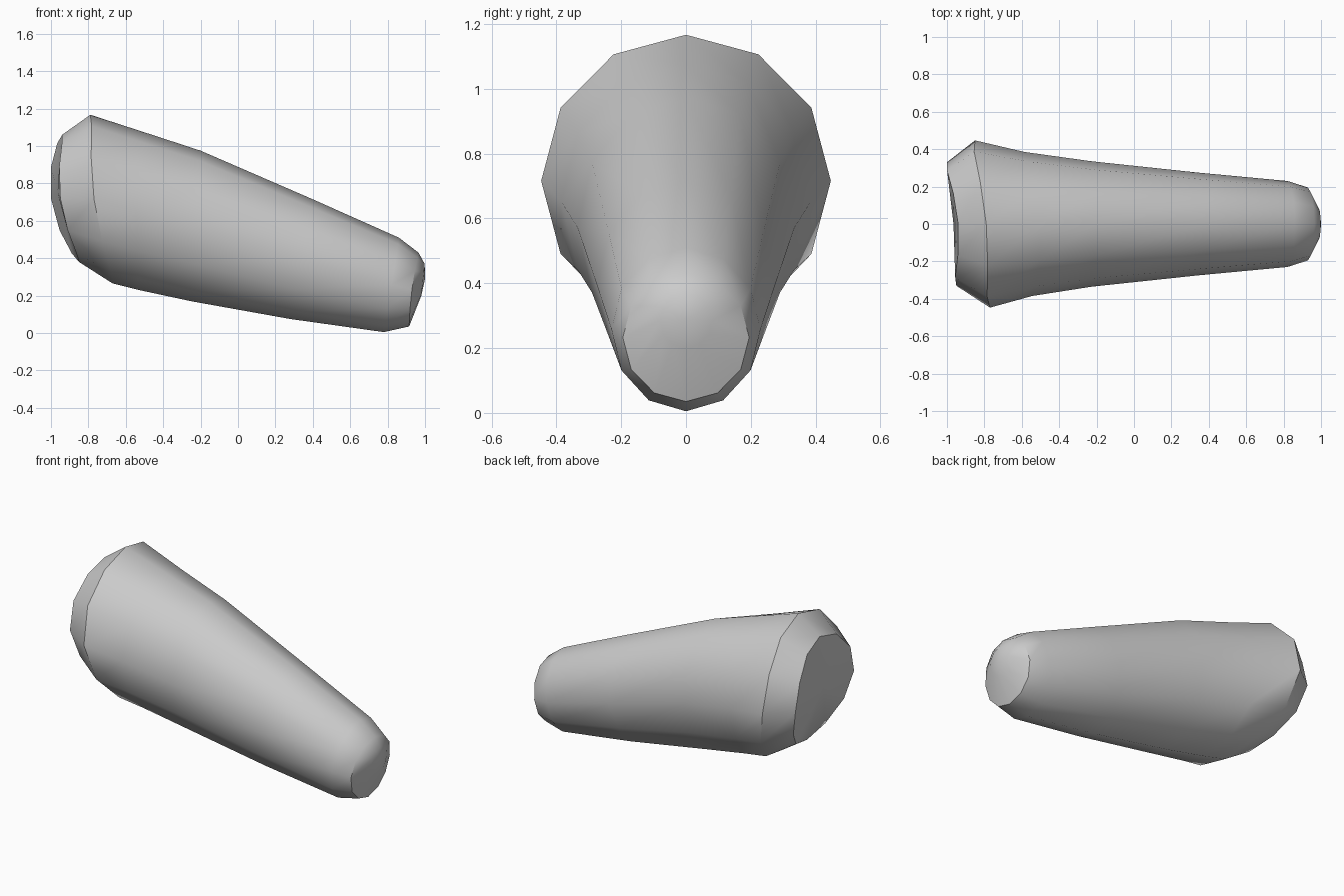
import bpy, bmesh, math

if "Cube" in bpy.data.objects:
    bpy.data.objects.remove(bpy.data.objects["Cube"])

SIDES = 12
# Rings: top (x, z), bottom (x, z), half width, x offset of the sides, x skew (+y against -y)
RINGS = [
    ((-0.94, 1.06), (-0.85, 0.38), 0.33, -0.08, -0.025),
    ((-0.79, 1.167), (-0.67, 0.265), 0.447, -0.08, -0.04),
    ((-0.50, 1.073), (-0.53, 0.23), 0.385, -0.05, -0.02),
    ((-0.20, 0.975), (-0.25, 0.17), 0.335, 0.0, 0.0),
    ((0.40, 0.715), (0.28, 0.075), 0.275, 0.0, 0.0),
    ((0.86, 0.51), (0.78, 0.005), 0.23, 0.0, 0.0),
    ((0.965, 0.43), (0.915, 0.035), 0.195, -0.01, 0.0),
    ((0.998, 0.37), (0.98, 0.20), 0.08, 0.0, 0.0),
]


def add_ring(bm, top, bottom, width, bulge, skew):
    cx, cz = (top[0] + bottom[0]) / 2, (top[1] + bottom[1]) / 2
    hx, hz = (top[0] - bottom[0]) / 2, (top[1] - bottom[1]) / 2
    verts = []
    for i in range(SIDES):
        a = 2 * math.pi * i / SIDES
        s, c = math.sin(a), math.cos(a)
        verts.append(bm.verts.new((cx + hx * c + bulge * s * s + skew * s,
                                   width * s, cz + hz * c)))
    return verts


def fan(bm, ring, centre):
    tip = bm.verts.new(centre)
    for i in range(SIDES):
        bm.faces.new((ring[i], ring[(i + 1) % SIDES], tip))


# Tapered limb sleeve, lofted through the rings
bm = bmesh.new()
rings = [add_ring(bm, *r) for r in RINGS]
for a, b in zip(rings, rings[1:]):
    for i in range(SIDES):
        j = (i + 1) % SIDES
        bm.faces.new((a[i], a[j], b[j], b[i]))

# End caps
fan(bm, rings[0], (-0.965, 0, 0.75))
fan(bm, rings[-1], (1.0, 0, 0.29))
bmesh.ops.recalc_face_normals(bm, faces=bm.faces)

mesh = bpy.data.meshes.new("tapered_limb")
bm.to_mesh(mesh)
bm.free()
limb = bpy.data.objects.new("tapered_limb", mesh)
bpy.context.collection.objects.link(limb)
bpy.context.view_layer.objects.active = limb
limb.select_set(True)
bpy.ops.object.shade_smooth_by_angle(angle=math.radians(42))
